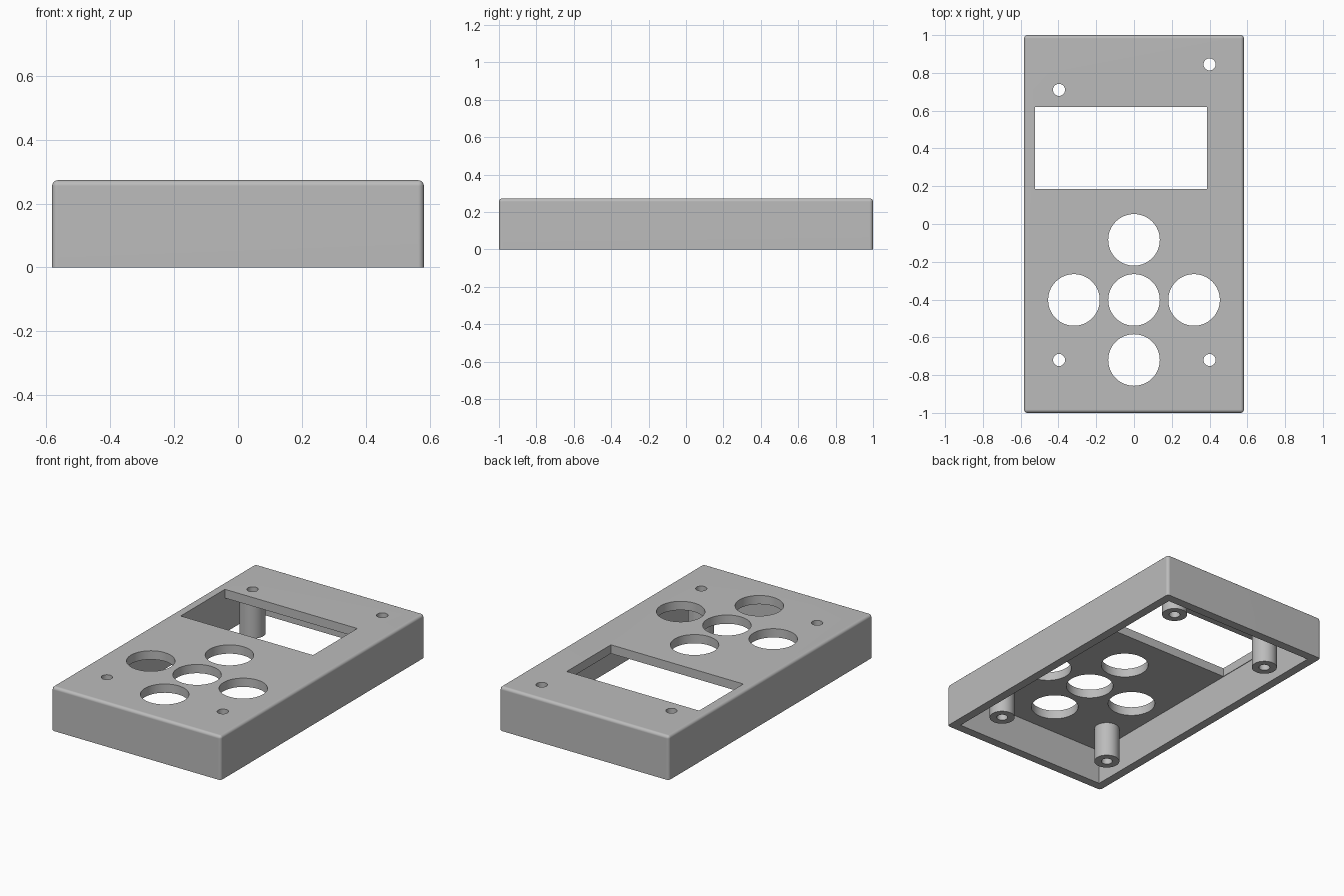
import bpy
import bmesh
import math
from mathutils import Matrix, Vector

# Main dimensions
HALF_W, HALF_L, HEIGHT = 0.582, 1.0, 0.273
WALL, ROUND = 0.0545, 0.018
UNDERSIDE = HEIGHT - WALL
BUTTON_R, POST_R, SCREW_R = 0.1365, 0.073, 0.032
BUTTON_Y, BUTTON_STEP = -0.402, 0.318
POSTS = {
    "back_left": (0.4, 0.845),
    "back_right": (-0.397, 0.71),
    "front_left": (0.4, -0.72),
    "front_right": (-0.397, -0.72),
}

old = bpy.data.objects.get("Cube")
if old:
    bpy.data.objects.remove(old, do_unlink=True)

grey = bpy.data.materials.new("plain_grey")
grey.use_nodes = True
colour = (0.5, 0.5, 0.5, 1)
grey.diffuse_color = colour
grey.node_tree.nodes["Principled BSDF"].inputs["Base Color"].default_value = colour


def make_object(name, bm):
    mesh = bpy.data.meshes.new(name)
    bm.to_mesh(mesh)
    bm.free()
    mesh.materials.append(grey)
    obj = bpy.data.objects.new(name, mesh)
    bpy.context.collection.objects.link(obj)
    return obj


def box(name, low, high, rounding=0):
    low, high = Vector(low), Vector(high)
    bm = bmesh.new()
    matrix = Matrix.Translation((low + high) / 2) @ Matrix.Diagonal((*(high - low), 1))
    bmesh.ops.create_cube(bm, size=1, matrix=matrix)
    if rounding:
        # Round every edge except those of the open underside
        edges = [e for e in bm.edges if max(v.co.z for v in e.verts) > low.z + rounding]
        bmesh.ops.bevel(bm, geom=edges, offset=rounding, segments=5,
                        profile=0.5, affect='EDGES')
    return make_object(name, bm)


def cylinder(name, x, y, radius, bottom, top, sides=48):
    bm = bmesh.new()
    bmesh.ops.create_cone(bm, cap_ends=True, segments=sides, radius1=radius,
                          radius2=radius, depth=top - bottom,
                          matrix=Matrix.Translation((x, y, (bottom + top) / 2)))
    return make_object(name, bm)


def activate(obj):
    bpy.ops.object.select_all(action='DESELECT')
    obj.select_set(True)
    bpy.context.view_layer.objects.active = obj


def cut(obj, cutter):
    activate(obj)
    mod = obj.modifiers.new("cut", 'BOOLEAN')
    mod.operation, mod.solver, mod.object = 'DIFFERENCE', 'EXACT', cutter
    bpy.ops.object.modifier_apply(modifier=mod.name)
    bpy.data.objects.remove(cutter, do_unlink=True)


def finish(obj):
    activate(obj)
    bpy.ops.object.shade_smooth_by_angle(angle=math.radians(30))
    mod = obj.modifiers.new("clean_shading", 'WEIGHTED_NORMAL')
    mod.keep_sharp = True


# Case: rounded shell, open underneath
case = box("case", (-HALF_W, -HALF_L, 0), (HALF_W, HALF_L, HEIGHT), ROUND)
inner_w, inner_l = HALF_W - WALL, HALF_L - WALL
cut(case, box("cavity", (-inner_w, -inner_l, -0.1), (inner_w, inner_l, UNDERSIDE)))

# Display window
cut(case, box("window", (-0.524, 0.186, 0.1), (0.386, 0.62, 0.4)))

# Cross of five button holes
for dx, dy in ((0, 0), (1, 0), (-1, 0), (0, 1), (0, -1)):
    cut(case, cylinder("button_hole", dx * BUTTON_STEP, BUTTON_Y + dy * BUTTON_STEP,
                       BUTTON_R, 0.1, 0.4, 64))

# Hollow screw posts, open through the top plate
for place, (x, y) in POSTS.items():
    post = cylinder("screw_post_" + place, x, y, POST_R, 0, UNDERSIDE)
    for target in (case, post):
        cut(target, cylinder("screw_hole", x, y, SCREW_R, -0.1, 0.4, 32))
    finish(post)

finish(case)
